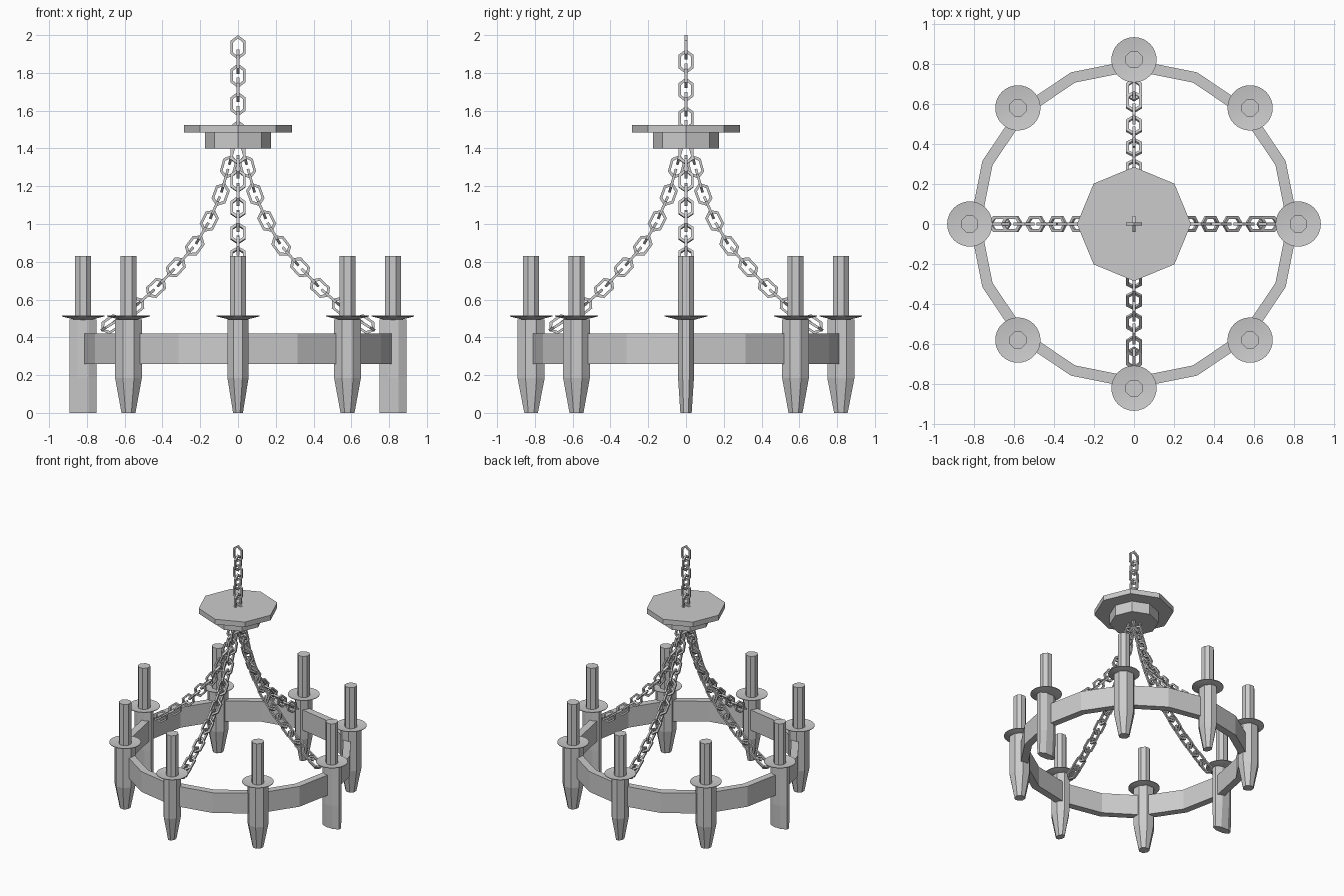
import bpy, bmesh, math
from mathutils import Vector, Matrix

if "Cube" in bpy.data.objects:
    bpy.data.objects.remove(bpy.data.objects["Cube"])

iron = bpy.data.materials.new("grey iron")
iron.use_nodes = True
iron.diffuse_color = (0.6, 0.6, 0.6, 1)
iron.node_tree.nodes["Principled BSDF"].inputs["Base Color"].default_value = (0.6, 0.6, 0.6, 1)


def finish(name, bm):
    bmesh.ops.recalc_face_normals(bm, faces=bm.faces[:])
    mesh = bpy.data.meshes.new(name)
    bm.to_mesh(mesh)
    bm.free()
    mesh.materials.append(iron)
    obj = bpy.data.objects.new(name, mesh)
    bpy.context.collection.objects.link(obj)
    return obj


def skin(bm, loops, closed):
    """Join equal-length point loops with quads; cap the ends if open."""
    rows = [[bm.verts.new(p) for p in loop] for loop in loops]
    n = len(rows[0])
    pairs = list(zip(rows, rows[1:])) + ([(rows[-1], rows[0])] if closed else [])
    for a, b in pairs:
        for i in range(n):
            j = (i + 1) % n
            bm.faces.new((a[i], a[j], b[j], b[i]))
    if not closed:
        bm.faces.new(rows[0])
        bm.faces.new(rows[-1])


def prism(name, sides, levels, x=0, y=0, flat=False):
    """Stack of polygons; each level is (x radius, y radius, z)."""
    turn = math.pi / sides if flat else 0
    grow = 1 / math.cos(turn)
    angles = [math.tau * i / sides + turn for i in range(sides)]
    bm = bmesh.new()
    skin(bm, [[(x + rx * grow * math.cos(a), y + ry * grow * math.sin(a), z)
               for a in angles] for rx, ry, z in levels], False)
    return finish(name, bm)


# Sixteen-sided hoop
bm = bmesh.new()
profile = [(0.765, 0.26), (0.82, 0.26), (0.82, 0.42), (0.765, 0.42)]
skin(bm, [[(r * math.cos(a), r * math.sin(a), z) for r, z in profile]
          for a in (math.tau * k / 16 for k in range(16))], True)
finish("hoop", bm)

# Stepped ceiling plate
prism("upper_plate", 8, [(0.285, 0.285, 1.485), (0.285, 0.285, 1.525)])
prism("lower_plate", 8, [(0.175, 0.175, 1.40), (0.175, 0.175, 1.485)])

# Eight candle holders: post, drip dish and candle
for k in range(8):
    a = math.tau * k / 8
    x, y = 0.82 * math.cos(a), 0.82 * math.sin(a)
    if k % 4 == 0:
        top, tip = (0.072, 0.042), (0.072, 0.03)
    elif k % 2 == 0:
        top, tip = (0.056, 0.072), (0.026, 0.036)
    else:
        top, tip = (0.071, 0.071), (0.037, 0.037)
    prism(f"post_{k}", 8, [(*tip, 0), (*top, 0.185), (*top, 0.495)], x, y, True)
    dish = prism(f"dish_{k}", 32, [(0.04, 0.04, 0.492), (0.113, 0.113, 0.511),
                                   (0.113, 0.113, 0.515), (0.04, 0.04, 0.505)], x, y)
    for p in dish.data.polygons:
        p.use_smooth = len(p.vertices) == 4
    dish.data.set_sharp_from_angle(angle=math.radians(30))
    prism(f"candle_{k}", 8, [(0.042, 0.042, 0.495), (0.042, 0.042, 0.83)], x, y, True)


def add_link(bm, centre, along, side):
    """Hexagonal link, long in one direction and wide in another."""
    along, side = along.normalized(), side.normalized()
    normal = along.cross(side)
    loops = []
    for wide, long in ((0, 1), (1, 0.55), (1, -0.55), (0, -1), (-1, -0.55), (-1, 0.55)):
        loops.append([centre + side * wide * w + along * long * h + normal * t
                      for w, h, t in ((0.039, 0.065, 0.007), (0.026, 0.048, 0.007),
                                      (0.026, 0.048, -0.007), (0.039, 0.065, -0.007))])
    skin(bm, loops, True)


# Vertical hanging chain
bm = bmesh.new()
for i in range(7):
    add_link(bm, Vector((0, 0, 1.935 - 0.075 * i)), Vector((0, 0, 1)),
             Vector((0, 1, 0)) if i % 2 else Vector((1, 0, 0)))
finish("hanging_chain", bm)

# Four sagging chains from the plate to the hoop
path = [Vector((x, 0, z)) for x, z in (
    (0.03, 1.376), (0.05, 1.30), (0.09, 1.16), (0.155, 1.01), (0.225, 0.89),
    (0.325, 0.775), (0.44, 0.655), (0.55, 0.56), (0.67, 0.47), (0.735, 0.43))]
lengths = [(b - a).length for a, b in zip(path, path[1:])]


def along_path(d):
    for a, b, length in zip(path, path[1:], lengths):
        if d <= length:
            break
        d -= length
    return a.lerp(b, min(d / length, 1))


steps = 16
total = sum(lengths)
for k in range(4):
    bm = bmesh.new()
    for i in range(steps + 1):
        d = total * i / steps
        along = along_path(min(d + 0.05, total)) - along_path(max(d - 0.05, 0))
        across = Vector((0, 1, 0))
        add_link(bm, along_path(d), along, along.cross(across) if i % 2 else across)
    bm.transform(Matrix.Rotation(math.tau * k / 4, 4, "Z"))
    finish(f"sagging_chain_{k}", bm)
